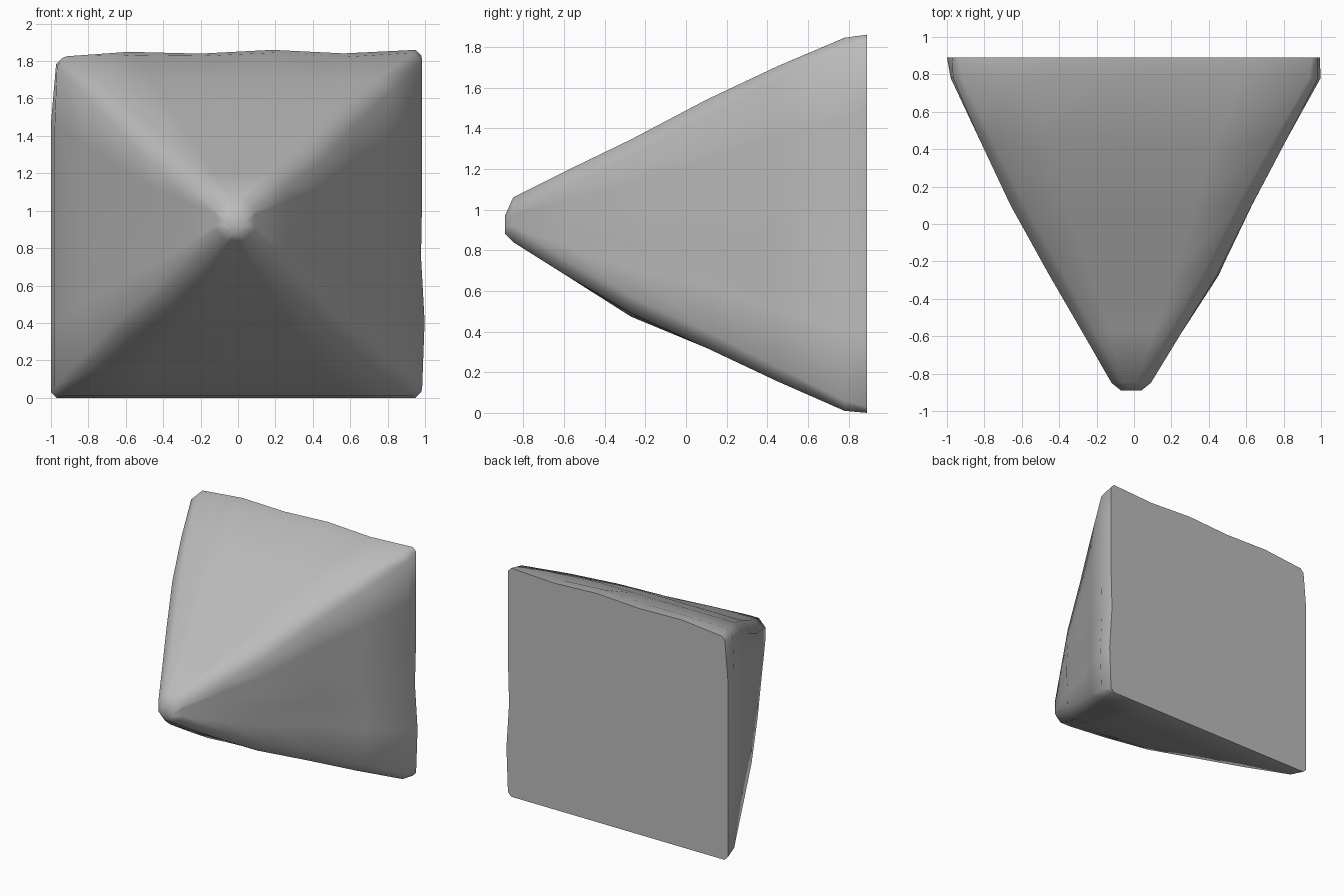
import bpy, bmesh, math
from mathutils import Vector

if "Cube" in bpy.data.objects:
    bpy.data.objects.remove(bpy.data.objects["Cube"], do_unlink=True)

stone = bpy.data.materials.new("grey stone")
stone.use_nodes = True
GREY = (0.5, 0.5, 0.5, 1)
stone.diffuse_color = GREY
stone.node_tree.nodes["Principled BSDF"].inputs["Base Color"].default_value = GREY

# Cross-sections from back to tip: depth, left, right, bottom, top, chamfer
SECTIONS = [
    (0.89, -1.0, 0.98, 0.0, 1.86, 0.03),
    (0.78, -0.98, 0.985, 0.01, 1.845, 0.05),
    (0.45, -0.825, 0.815, 0.155, 1.705, 0.07),
    (0.1, -0.66, 0.63, 0.32, 1.54, 0.08),
    (-0.27, -0.455, 0.445, 0.49, 1.345, 0.08),
    (-0.58, -0.275, 0.255, 0.67, 1.195, 0.07),
    (-0.85, -0.12, 0.09, 0.84, 1.06, 0.06),
    (-0.89, -0.07, 0.04, 0.88, 0.97, 0.03),
]
SIDE_STEPS = 5

# Chips and swells: centre, radius, push
DENTS = [
    ((0.98, 0.86, 0.88), 0.2, (-0.045, 0, 0)),
    ((0.98, 0.86, 0.5), 0.3, (0.02, 0, 0)),
    ((0.48, 0.1, 0.62), 0.32, (-0.05, 0.02, 0.02)),
    ((0.5, -0.1, 0.9), 0.3, (0.02, -0.02, 0)),
    ((-0.1, -0.2, 0.5), 0.3, (0, 0, -0.02)),
    ((-0.35, 0.85, 1.86), 0.4, (0, 0, -0.03)),
    ((-1.0, 0.87, 1.86), 0.2, (0.03, 0, -0.05)),
    ((0.65, 0.8, 1.85), 0.3, (0, 0, -0.03)),
    ((-0.55, 0.1, 0.95), 0.3, (0.02, 0, 0)),
]


def ring_points(y, left, right, bottom, top, cut):
    """Chamfered rectangle with evenly divided sides."""
    ends = [
        ((left + cut, bottom), (right - cut, bottom)),
        ((right, bottom + cut), (right, top - cut)),
        ((right - cut, top), (left + cut, top)),
        ((left, top - cut), (left, bottom + cut)),
    ]
    points = []
    for a, b in ends:
        for i in range(SIDE_STEPS + 1):
            p = Vector(a).lerp(Vector(b), i / SIDE_STEPS)
            points.append(Vector((p.x, y, p.y)))
    return points


def weathered(p):
    moved = p.copy()
    for centre, radius, push in DENTS:
        fall = max(0, 1 - (p - Vector(centre)).length / radius)
        moved += Vector(push) * fall * fall * (3 - 2 * fall)
    moved.y = min(moved.y, SECTIONS[0][0])
    return moved


# Tapered rock body
bm = bmesh.new()
rings = [[bm.verts.new(weathered(p)) for p in ring_points(*s)] for s in SECTIONS]
for near, far in zip(rings, rings[1:]):
    n = len(near)
    for i in range(n):
        j = (i + 1) % n
        bm.faces.new((near[i], near[j], far[j], far[i]))
bm.faces.new(rings[0])
bm.faces.new(rings[-1])
bmesh.ops.recalc_face_normals(bm, faces=bm.faces)
mesh = bpy.data.meshes.new("rock_spike")
bm.to_mesh(mesh)
bm.free()
mesh.materials.append(stone)
rock = bpy.data.objects.new("rock_spike", mesh)
bpy.context.collection.objects.link(rock)

# Soft ridges, crisp back rim
bpy.context.view_layer.objects.active = rock
rock.select_set(True)
bpy.ops.object.shade_smooth_by_angle(angle=math.radians(55))
